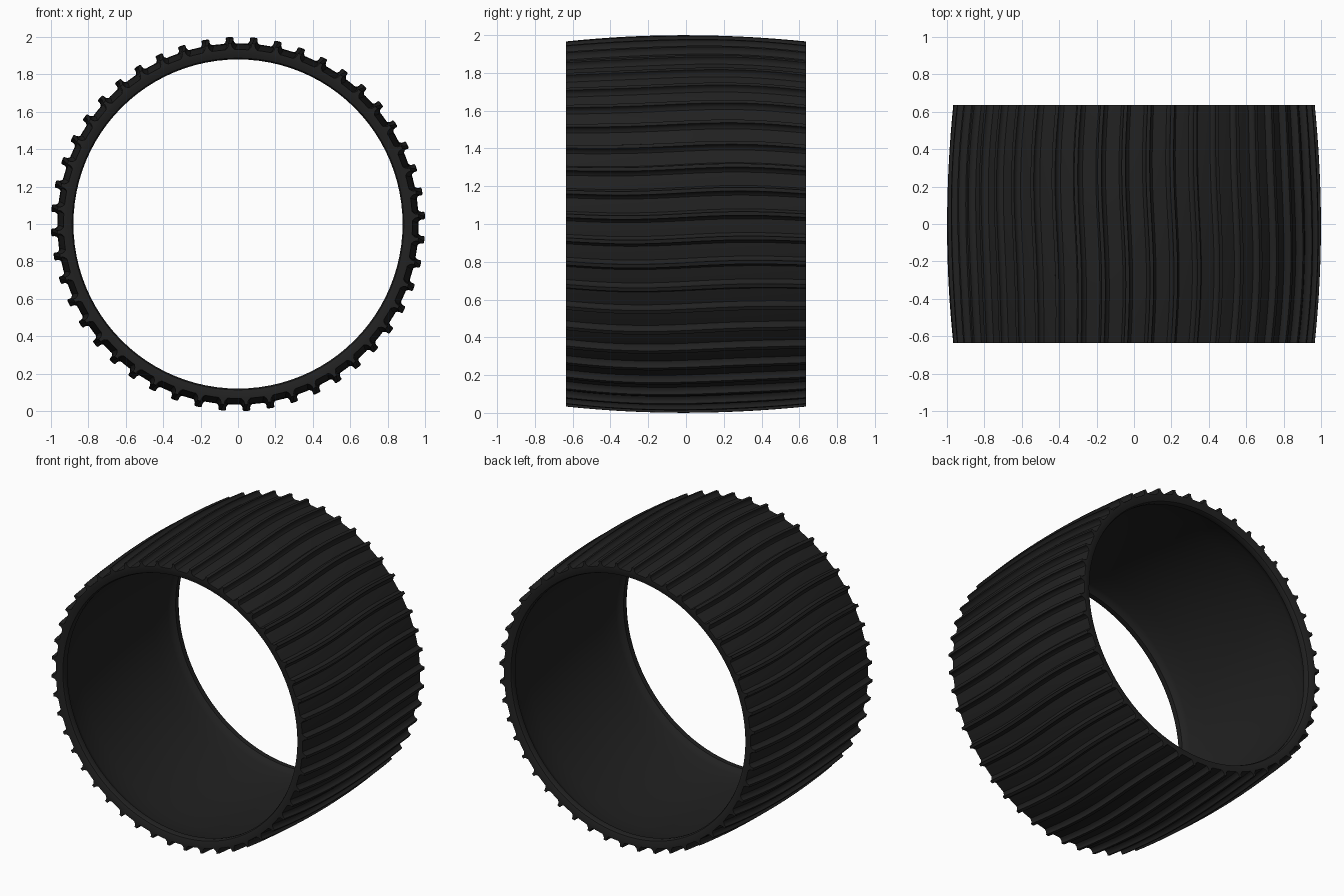
import bpy, bmesh, math

if "Cube" in bpy.data.objects:
    bpy.data.objects.remove(bpy.data.objects["Cube"], do_unlink=True)

HALF = 0.635          # half the width of the band
RIBS = 48
SEGMENTS = 96
STEPS = 24            # divisions across the width
RIB_HEIGHT = 0.034

rubber = bpy.data.materials.new("black rubber")
rubber.diffuse_color = (0.015, 0.015, 0.015, 1)
rubber.use_nodes = True
rubber.node_tree.nodes["Principled BSDF"].inputs["Base Color"].default_value = (0.015, 0.015, 0.015, 1)


def crown(y):
    """Radius of the rib tips across the width."""
    return 1.0 - 0.033 * (y / HALF) ** 2


def wave(y):
    """Sideways sway of a rib, as an angle."""
    return -0.011 * math.sin(math.pi * (y + HALF) / HALF)


def polar(radius, angle, y):
    return (radius * math.cos(angle), y, 1 + radius * math.sin(angle))


def finish(name, bm):
    bmesh.ops.recalc_face_normals(bm, faces=bm.faces)
    mesh = bpy.data.meshes.new(name)
    bm.to_mesh(mesh)
    bm.free()
    mesh.materials.append(rubber)
    obj = bpy.data.objects.new(name, mesh)
    bpy.context.collection.objects.link(obj)
    bpy.ops.object.select_all(action="DESELECT")
    obj.select_set(True)
    bpy.context.view_layer.objects.active = obj
    bpy.ops.object.shade_smooth_by_angle(angle=math.radians(35))
    return obj


def bridge(bm, a, b):
    """Join two closed loops with quads."""
    n = len(a)
    for i in range(n):
        j = (i + 1) % n
        bm.faces.new((a[i], a[j], b[j], b[i]))


# Band: closed profile with a crowned outside and a lip inside each edge
widths = [HALF * (2 * i / STEPS - 1) for i in range(STEPS + 1)]
profile = [(crown(y) - RIB_HEIGHT, y) for y in widths]
lip = [(0.915, HALF), (0.887, 0.625), (0.88, 0.61), (0.882, 0.585), (0.9, 0.565)]
hollow = [(0.937 - 0.03 * (y / 0.55) ** 2, y) for y in (0.54, 0.4, 0.27, 0.13, 0)]
inside = lip + hollow
profile += inside + [(r, -y) for r, y in reversed(inside[:-1])]

bm = bmesh.new()
rings = [[bm.verts.new(polar(r, math.tau * s / SEGMENTS, y)) for r, y in profile]
         for s in range(SEGMENTS)]
for s in range(SEGMENTS):
    bridge(bm, rings[s], rings[(s + 1) % SEGMENTS])
finish("band", bm)

# Ribs: a flared section swept across the crown with a gentle sway
half_section = [(0.034, -0.006), (0.022, 0.004), (0.014, 0.012), (0.010, 0.022), (0.010, RIB_HEIGHT)]
section = half_section + [(-t, h) for t, h in reversed(half_section)]

bm = bmesh.new()
for k in range(RIBS):
    centre = math.radians(2.6) + math.tau * k / RIBS
    loops = []
    for y in widths:
        base = crown(y) - RIB_HEIGHT
        loops.append([bm.verts.new(polar(base + h, centre + wave(y) + t, y)) for t, h in section])
    for a, b in zip(loops, loops[1:]):
        bridge(bm, a, b)
    bm.faces.new(loops[0])
    bm.faces.new(loops[-1])
finish("tread_ribs", bm)
